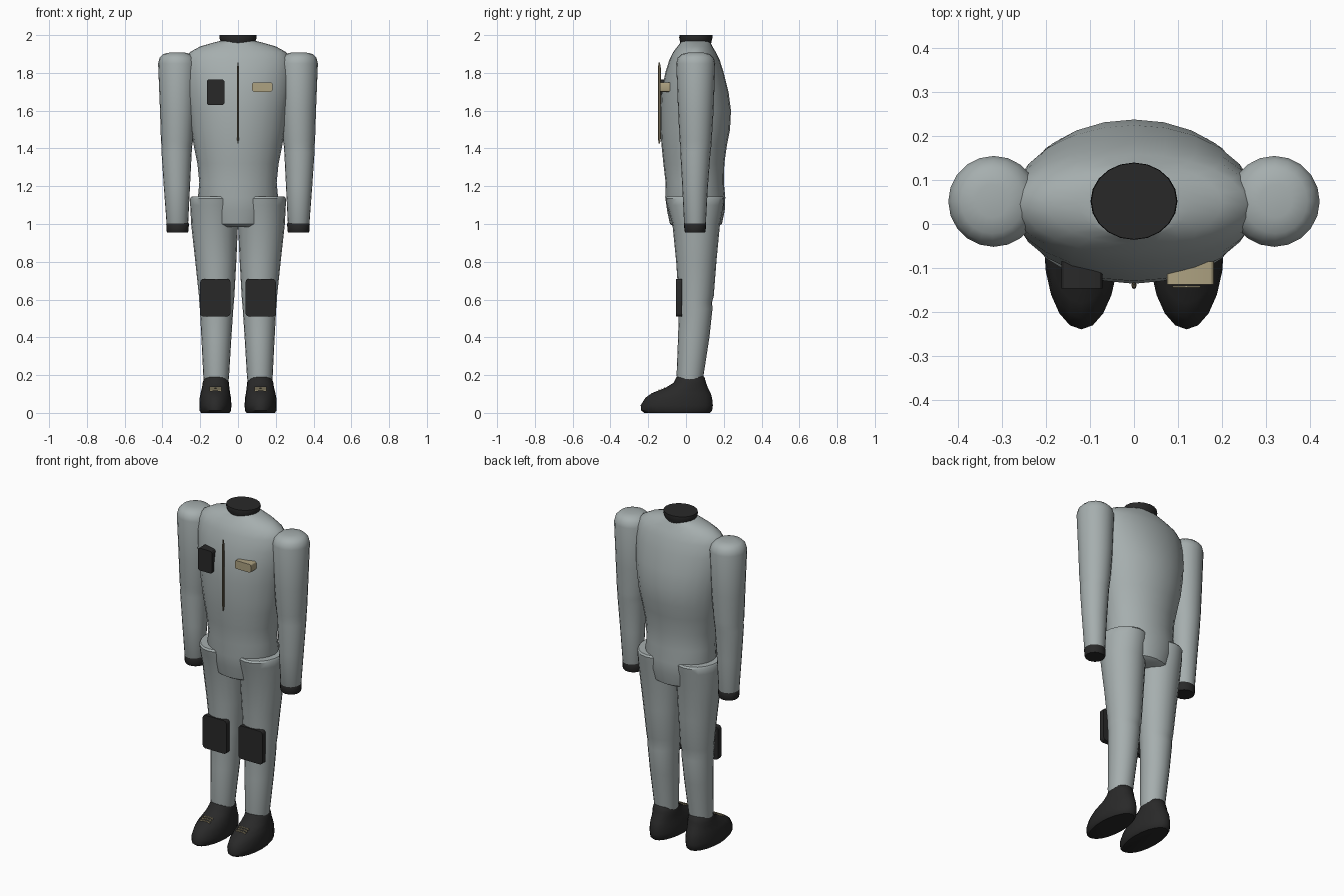
import bpy, bmesh, math


def material(name, rgb):
    m = bpy.data.materials.new(name)
    m.diffuse_color = (*rgb, 1)
    return m


GREY = material("suit grey", (0.38, 0.425, 0.425))
BLACK = material("soft black", (0.022, 0.022, 0.022))
TAN = material("tan", (0.42, 0.36, 0.22))
BROWN = material("zip brown", (0.16, 0.13, 0.08))


def finish(bm, name, mat, angle=40):
    bmesh.ops.recalc_face_normals(bm, faces=bm.faces)
    me = bpy.data.meshes.new(name)
    bm.to_mesh(me)
    bm.free()
    me.materials.append(mat)
    ob = bpy.data.objects.new(name, me)
    bpy.context.collection.objects.link(ob)
    bpy.ops.object.select_all(action='DESELECT')
    ob.select_set(True)
    bpy.context.view_layer.objects.active = ob
    bpy.ops.object.shade_smooth_by_angle(angle=math.radians(angle))
    return ob


def loft(name, mat, rings, segs=20):
    """Stack of ellipses; each ring is (z, x_min, x_max, y_min, y_max)."""
    bm = bmesh.new()
    loops = []
    for z, x0, x1, y0, y1 in rings:
        loop = []
        for i in range(segs):
            a = 2 * math.pi * i / segs
            loop.append(bm.verts.new(((x0 + x1) / 2 + (x1 - x0) / 2 * math.cos(a),
                                      (y0 + y1) / 2 + (y1 - y0) / 2 * math.sin(a), z)))
        loops.append(loop)
    for a, b in zip(loops, loops[1:]):
        for i in range(segs):
            j = (i + 1) % segs
            bm.faces.new((a[i], a[j], b[j], b[i]))
    bm.faces.new(loops[0][::-1])
    bm.faces.new(loops[-1])
    return finish(bm, name, mat)


def plate(name, mat, x0, x1, y0, y1, z0, z1, bevel=0.0):
    bm = bmesh.new()
    bmesh.ops.create_cube(bm, size=1)
    for v in bm.verts:
        v.co = ((x0 + x1) / 2 + v.co.x * (x1 - x0), (y0 + y1) / 2 + v.co.y * (y1 - y0),
                (z0 + z1) / 2 + v.co.z * (z1 - z0))
    if bevel:
        # round the four corners seen from the front
        edges = [e for e in bm.edges if abs(e.verts[0].co.y - e.verts[1].co.y) > 1e-5]
        bmesh.ops.bevel(bm, geom=edges, offset=bevel, segments=3, profile=0.5, affect='EDGES')
    return finish(bm, name, mat, 30)


def mirrored(rings, side):
    return [(z, side * a, side * b, c, d) for z, a, b, c, d in rings]


# Torso: (z, half width, front y, back y)
torso = [(0.985, 0.14, -0.06, 0.165), (1.0, 0.165, -0.085, 0.19), (1.07, 0.195, -0.10, 0.205),
         (1.14, 0.212, -0.11, 0.208), (1.22, 0.205, -0.108, 0.2), (1.32, 0.215, -0.12, 0.203),
         (1.42, 0.235, -0.13, 0.217), (1.5, 0.25, -0.135, 0.233), (1.6, 0.263, -0.136, 0.238),
         (1.7, 0.278, -0.13, 0.225), (1.8, 0.283, -0.11, 0.2), (1.87, 0.278, -0.088, 0.178),
         (1.91, 0.255, -0.068, 0.158), (1.94, 0.2, -0.045, 0.14), (1.96, 0.13, -0.03, 0.13),
         (1.97, 0.09, -0.025, 0.125)]
loft("torso", GREY, [(z, -w, w, f, b) for z, w, f, b in torso], 24)

# Collar
loft("collar", BLACK, [(1.955, -0.09, 0.09, -0.03, 0.133), (1.97, -0.093, 0.093, -0.033, 0.136),
                       (1.985, -0.099, 0.099, -0.036, 0.14), (2.0, -0.097, 0.097, -0.035, 0.139)])

arm = [(0.98, 0.27, 0.373, 0.0, 0.1), (1.0, 0.264, 0.378, -0.01, 0.105),
       (1.2, 0.254, 0.393, -0.02, 0.116), (1.38, 0.245, 0.405, -0.03, 0.13),
       (1.41, 0.243, 0.404, -0.03, 0.134), (1.44, 0.238, 0.408, -0.034, 0.136),
       (1.6, 0.227, 0.413, -0.042, 0.146), (1.85, 0.216, 0.423, -0.052, 0.155),
       (1.88, 0.227, 0.415, -0.044, 0.147), (1.9, 0.25, 0.395, -0.022, 0.126),
       (1.908, 0.285, 0.36, 0.015, 0.09)]
cuff = [(0.955, 0.266, 0.374, -0.004, 0.1), (0.962, 0.262, 0.378, -0.008, 0.104),
        (1.0, 0.26, 0.38, -0.011, 0.106), (1.008, 0.264, 0.376, -0.007, 0.102)]
leg = [(0.12, 0.055, 0.175, -0.04, 0.085), (0.2, 0.047, 0.184, -0.05, 0.093),
       (0.4, 0.035, 0.194, -0.042, 0.124), (0.55, 0.025, 0.202, -0.038, 0.14),
       (0.585, 0.022, 0.205, -0.039, 0.138), (0.62, 0.019, 0.207, -0.04, 0.147),
       (0.8, 0.009, 0.226, -0.052, 0.161), (1.0, 0.0, 0.248, -0.072, 0.18),
       (1.1, -0.003, 0.253, -0.1, 0.198), (1.135, -0.002, 0.253, -0.108, 0.203),
       (1.145, 0.004, 0.247, -0.1, 0.195)]
boot = [(0.0, 0.045, 0.195, -0.22, 0.125), (0.012, 0.037, 0.203, -0.237, 0.138),
        (0.04, 0.035, 0.205, -0.24, 0.142), (0.08, 0.037, 0.203, -0.215, 0.138),
        (0.105, 0.042, 0.198, -0.18, 0.13), (0.135, 0.046, 0.19, -0.105, 0.115),
        (0.16, 0.048, 0.187, -0.065, 0.106), (0.19, 0.056, 0.178, -0.05, 0.098),
        (0.198, 0.065, 0.17, -0.04, 0.088)]

for side, tag in ((-1, "right"), (1, "left")):
    loft(tag + "_arm", GREY, mirrored(arm, side))
    loft(tag + "_cuff", BLACK, mirrored(cuff, side))
    loft(tag + "_leg", GREY, mirrored(leg, side))
    loft(tag + "_boot", BLACK, mirrored(boot, side))
    xs = sorted((side * 0.04, side * 0.2))
    plate(tag + "_knee_pad", BLACK, *xs, -0.053, -0.022, 0.51, 0.71, 0.018)
    # Laces lying across the instep
    for k in range(3):
        y, z = -0.113 - 0.015 * k, 0.136 - 0.006 * k
        xs = sorted((side * 0.088, side * 0.152))
        plate(f"{tag}_lace_{k + 1}", TAN, *xs, y - 0.002, y + 0.002, z - 0.012, z)

# Chest details
plate("chest_pocket", BLACK, -0.165, -0.072, -0.147, -0.085, 1.63, 1.765, 0.012)
plate("chest_tag", TAN, 0.075, 0.182, -0.138, -0.085, 1.7, 1.75, 0.01)
loft("zip", BROWN, [(1.425, -0.002, 0.002, -0.146, -0.138), (1.46, -0.006, 0.006, -0.148, -0.132),
                    (1.82, -0.006, 0.006, -0.148, -0.132), (1.855, -0.002, 0.002, -0.146, -0.138)], 8)
